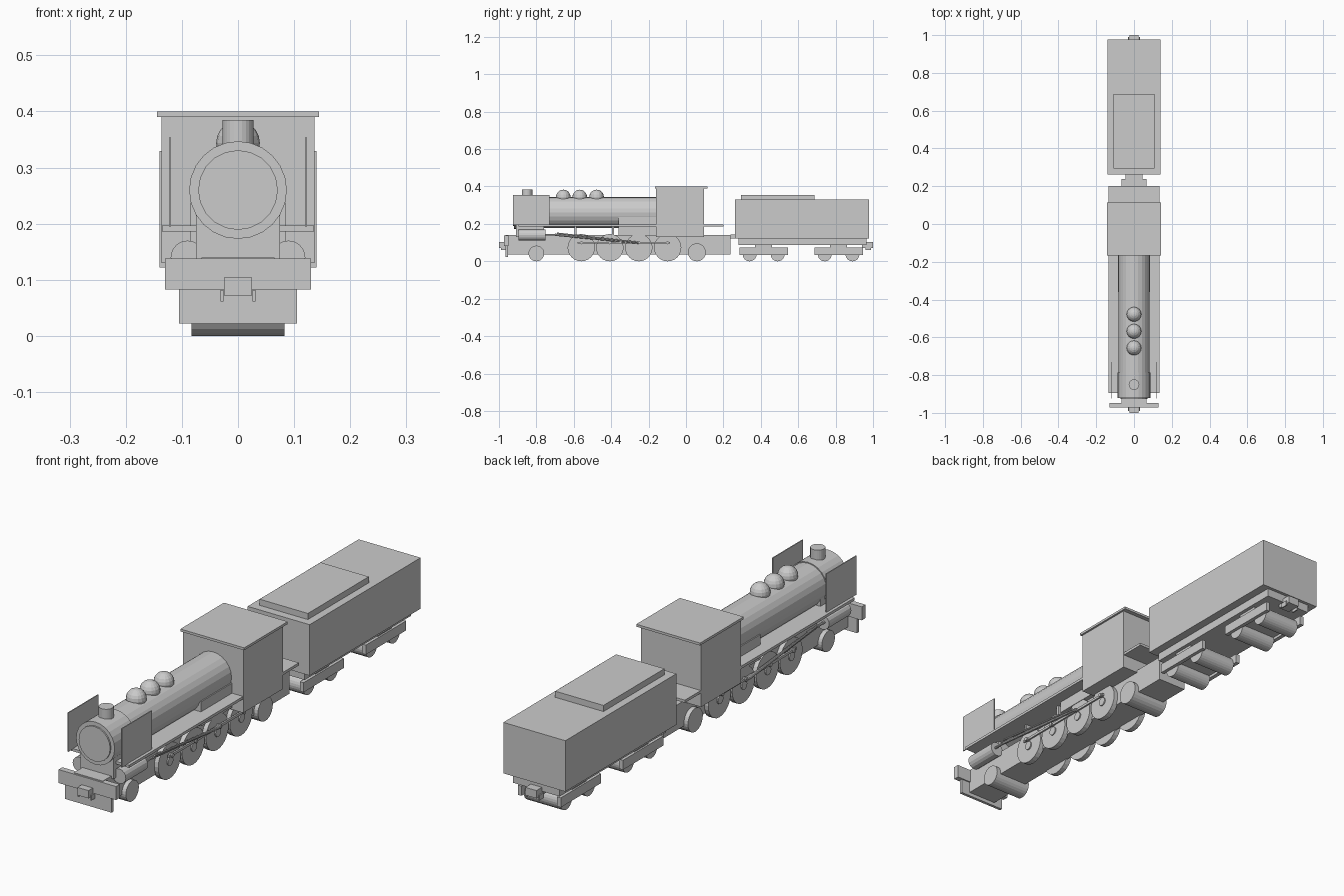
import bpy, math
from mathutils import Vector

if "Cube" in bpy.data.objects:
    bpy.data.objects.remove(bpy.data.objects["Cube"])


def finish(name):
    ob = bpy.context.object
    ob.name = name
    bpy.ops.object.transform_apply(location=True, rotation=True, scale=True)
    return ob


def box(name, x, y, z):
    """Box from (min, max) ranges."""
    bpy.ops.mesh.primitive_cube_add(size=1, location=[(a + b) / 2 for a, b in (x, y, z)])
    bpy.context.object.scale = [b - a for a, b in (x, y, z)]
    return finish(name)


def slab(name, half, y, z):
    """Box centred on x."""
    return box(name, (-half, half), y, z)


def pair(name, x, y, z):
    """Box on both sides of the model."""
    box("right_" + name, x, y, z)
    box("left_" + name, (-x[1], -x[0]), y, z)


def rod(name, a, b, r, sides=24):
    """Cylinder between two points."""
    a, b = Vector(a), Vector(b)
    d = b - a
    bpy.ops.mesh.primitive_cylinder_add(vertices=sides, radius=r, depth=d.length, location=(a + b) / 2)
    ob = bpy.context.object
    ob.rotation_euler = d.to_track_quat('Z', 'Y').to_euler()
    return finish(name)


# Main frame and front beam
slab("main_frame", 0.065, (-0.965, 0.238), (0.037, 0.14))
slab("front_beam", 0.13, (-0.972, -0.948), (0.083, 0.138))
slab("front_lower_plate", 0.105, (-0.965, -0.953), (0.022, 0.083))
slab("drawbar", 0.045, (0.238, 0.36), (0.122, 0.143))

# Couplers at both ends
for name, s in (("front", -1), ("rear", 1)):
    y = sorted((s * 0.94, s * 1.0))
    slab(name + "_coupler", 0.025, y, (0.072, 0.104))
    pair(name + "_coupler_hook", (0.026, 0.031), sorted((s * 0.96, s * 0.99)), (0.061, 0.082))

# Boiler, smokebox and saddle
BZ = 0.26
rod("boiler", (0, -0.80, BZ), (0, -0.15, BZ), 0.083)
rod("smokebox", (0, -0.92, BZ), (0, -0.787, BZ), 0.087)
rod("smokebox_door", (0, -0.926, BZ), (0, -0.91, BZ), 0.071, 20)
slab("smokebox_saddle", 0.075, (-0.91, -0.76), (0.13, 0.23))
slab("firebox", 0.085, (-0.36, -0.15), (0.138, 0.238))
rod("chimney", (0, -0.85, 0.32), (0, -0.85, 0.385), 0.028)

# Three steam domes with flattened undersides
for i, y in enumerate((-0.656, -0.568, -0.478)):
    bpy.ops.mesh.primitive_uv_sphere_add(segments=16, ring_count=10, radius=0.039, location=(0, y, 0.344))
    for v in bpy.context.object.data.vertices:
        v.co.z = max(v.co.z, -0.012)
    finish(f"steam_dome_{i + 1}")

# Running board, supports and smoke deflectors
slab("running_board", 0.135, (-0.895, 0.2), (0.186, 0.197))
pair("smoke_deflector", (0.119, 0.123), (-0.925, -0.73), (0.195, 0.354))
for i, y in enumerate((-0.59, -0.39)):
    slab(f"board_support_{i + 1}", 0.075, (y - 0.005, y + 0.005), (0.13, 0.19))

# Cab
slab("cab", 0.136, (-0.16, 0.097), (0.13, 0.392))
slab("cab_roof", 0.144, (-0.166, 0.115), (0.39, 0.4))

# Driving wheels, cranks, cylinders and rods on each side
DRIVERS = (-0.56, -0.407, -0.252, -0.098)
for side, s in (("right", 1), ("left", -1)):
    for i, y in enumerate(DRIVERS):
        rod(f"{side}_driving_wheel_{i + 1}", (s * 0.06, y, 0.073), (s * 0.083, y, 0.073), 0.073)
        rod(f"{side}_wheel_hub_{i + 1}", (s * 0.08, y, 0.073), (s * 0.088, y, 0.073), 0.018, 12)
        rod(f"{side}_crank_pin_{i + 1}", (s * 0.08, y, 0.099), (s * 0.1, y, 0.099), 0.008, 10)
    rod(f"{side}_cylinder", (s * 0.09, -0.895, 0.14), (s * 0.09, -0.752, 0.14), 0.03, 16)
    rod(f"{side}_piston_rod", (s * 0.098, -0.76, 0.142), (s * 0.098, -0.64, 0.142), 0.005, 8)
    rod(f"{side}_connecting_rod", (s * 0.098, -0.70, 0.142), (s * 0.098, -0.252, 0.099), 0.006, 8)
    rod(f"{side}_valve_rod", (s * 0.106, -0.69, 0.15), (s * 0.106, -0.26, 0.102), 0.004, 8)
pair("coupling_rod", (0.087, 0.094), (-0.58, -0.085), (0.094, 0.104))

# Full-width small wheels: leading, trailing and tender
SMALL = (("leading_wheel", -0.8, 0.042), ("trailing_wheel", 0.058, 0.048),
         ("tender_wheel_1", 0.34, 0.037), ("tender_wheel_2", 0.49, 0.037),
         ("tender_wheel_3", 0.742, 0.037), ("tender_wheel_4", 0.89, 0.037))
for name, y, r in SMALL:
    rod(name, (-0.083, y, r), (0.083, y, r), r)

# Tender body, coal box and underframe
slab("tender_body", 0.14, (0.262, 0.978), (0.122, 0.33))
slab("coal_bunker", 0.109, (0.295, 0.688), (0.325, 0.355))
slab("tender_underframe", 0.105, (0.28, 0.965), (0.088, 0.124))

# Tender bogies
for name, y in (("front", 0.415), ("rear", 0.816)):
    pair(name + "_bogie_frame", (0.08, 0.097), (y - 0.13, y + 0.13), (0.034, 0.073))
    slab(name + "_bogie_bolster", 0.09, (y - 0.045, y + 0.045), (0.045, 0.09))
